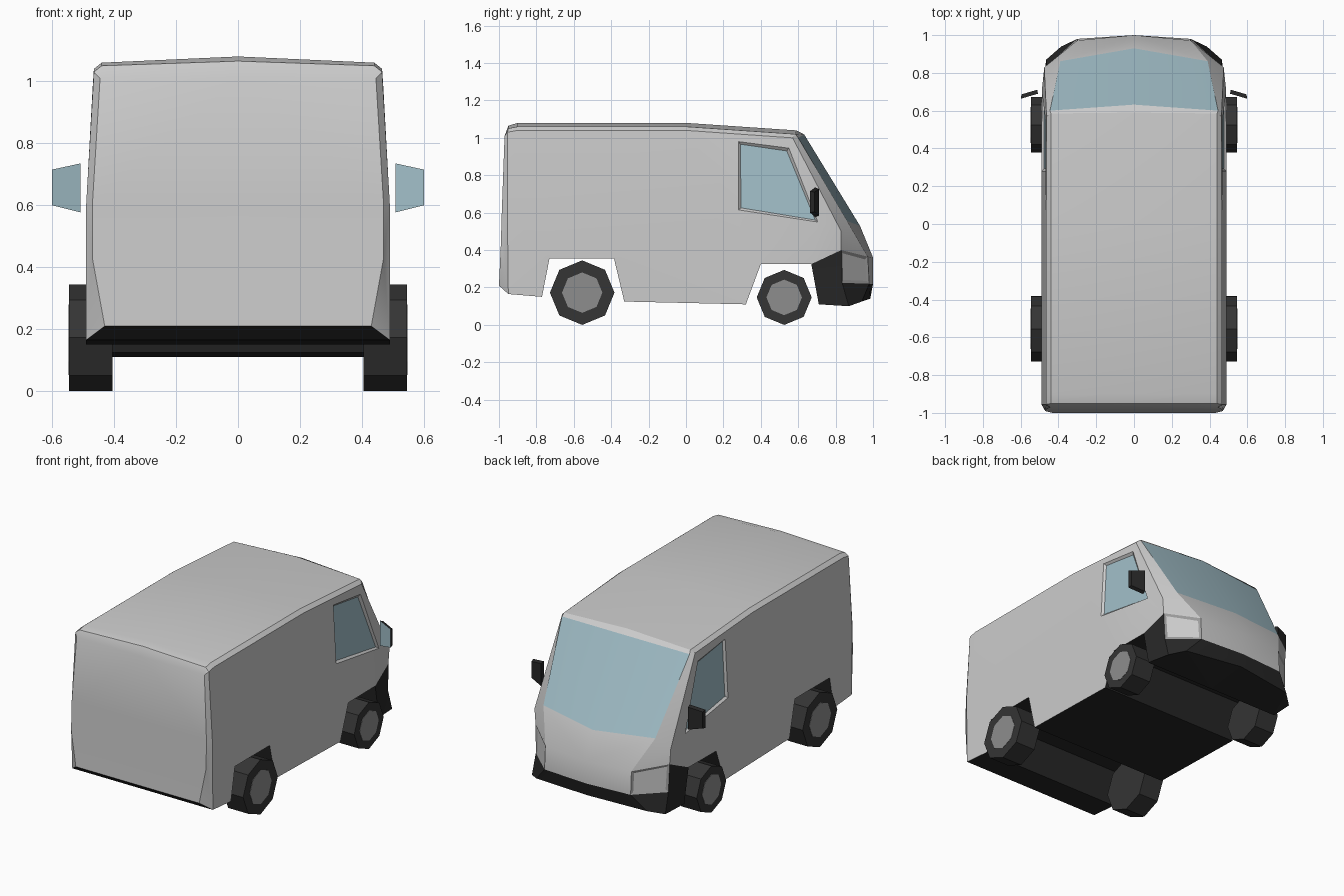
import bpy, bmesh, math
from mathutils import Vector

if "Cube" in bpy.data.objects:
    bpy.data.objects.remove(bpy.data.objects["Cube"])


def mat(name, r, g, b):
    m = bpy.data.materials.new(name)
    m.diffuse_color = (r, g, b, 1)
    m.use_nodes = True
    m.node_tree.nodes["Principled BSDF"].inputs["Base Color"].default_value = m.diffuse_color
    return m


BLACK = mat("black_trim", 0.02, 0.02, 0.02)
RUBBER = mat("rubber", 0.035, 0.035, 0.035)
GLASS = mat("glass", 0.36, 0.52, 0.58)
LENS = mat("lens", 0.65, 0.65, 0.65)
FRAME = mat("lamp_frame", 0.35, 0.35, 0.35)
HUB = mat("hub", 0.27, 0.27, 0.27)


def finish(name, bm, material=None, smooth=False):
    me = bpy.data.meshes.new(name)
    bm.to_mesh(me)
    bm.free()
    ob = bpy.data.objects.new(name, me)
    bpy.context.collection.objects.link(ob)
    if material:
        me.materials.append(material)
    if smooth:
        bpy.ops.object.select_all(action='DESELECT')
        ob.select_set(True)
        bpy.context.view_layer.objects.active = ob
        bpy.ops.object.shade_smooth_by_angle(angle=math.radians(25))
    return ob


# Half-body key points (x >= 0); c* lie on the centre plane
P = {
    # roof: centre, shoulder, side
    "cm": (0, -.95, 1.065), "c0": (0, -.90, 1.08), "c1": (0, 0, 1.08), "c2": (0, .59, 1.04),
    "em": (.44, -.95, 1.05), "e0": (.44, -.90, 1.06), "e1": (.44, 0, 1.06), "e2": (.44, .585, 1.02),
    "sm": (.465, -.955, 1.03), "s0": (.465, -.90, 1.04), "s1": (.465, 0, 1.04), "s2": (.463, .57, 1.0),
    # rear panel
    "cr0": (0, -.97, 1.01), "cr1": (0, -.985, .6), "cr2": (0, -.99, .43), "cr3": (0, -1, .21),
    "r0": (.445, -.97, 1.01), "r1": (.47, -.985, .6), "r2": (.47, -.99, .43), "r3": (.43, -1, .21),
    # belt line and side window
    "b0": (.49, -.955, .6), "wbl": (.489, .28, .615), "wbr": (.488, .705, .55),
    "wtl": (.469, .28, .98), "wtr": (.469, .55, .945),
    # lower sill with the two wheel arches
    "a": (.49, -.95, .165), "a0": (.49, -.77, .15), "a1": (.49, -.73, .355), "a2": (.49, -.385, .355),
    "a3": (.49, -.33, .125), "a4": (.49, .32, .11), "a5": (.49, .40, .325), "a6": (.487, .67, .325),
    "a7": (.485, .71, .11),
    # nose rows: centre, corner, side
    "cn1": (0, .985, .14), "n1": (.385, .94, .125), "m1": (.465, .87, .10),
    "cn2": (0, 1, .22), "n2": (.30, .98, .22), "m2": (.462, .835, .225),
    "cn3": (0, 1, .36), "n3": (.30, .972, .365), "m3": (.467, .83, .40),
    "cn4": (0, .93, .53), "n4": (.39, .862, .555), "m4": (.475, .83, .50),
    "cn5": (0, .632, 1.018), "n5": (.445, .60, 1.0),
}
SILL = ["a", "a0", "a1", "a2", "a3", "a4", "a5", "a6", "a7"]
for k in SILL:
    P["c" + k] = (0,) + P[k][1:]

# Faces by part
PARTS = ["body_shell", "windscreen", "bumper", "underbody", "side_windows", "headlight_frames", "headlight_lenses"]
F = {
    0: ["cm c0 e0 em", "c0 c1 e1 e0", "c1 c2 e2 e1", "em e0 s0 sm", "e0 e1 s1 s0", "e1 e2 s2 s1",
        "cm em r0 cr0", "em sm r0", "cr0 r0 r1 cr1", "cr1 r1 r2 cr2", "cr2 r2 r3 cr3",
        "sm b0 r1 r0", "b0 a r3 r2 r1",
        "b0 wbl wtl s1 s0 sm", "wtl wtr s2 s1", "wtr wbr m4 s2",
        "b0 wbl wbr m4 m3 a6 a5 a4 a3 a2 a1 a0 a",
        "cn2 n2 n3 cn3", "cn3 n3 n4 cn4", "n3 m3 m4 n4", "n4 m4 s2 n5", "cn5 n5 e2 c2", "n5 s2 e2"],
    1: ["cn4 n4 n5 cn5"],
    2: ["a6 m3 m2 m1 a7", "cn1 n1 n2 cn2", "n1 m1 m2 n2"],
    3: ["cr3 r3 a ca", "ca7 a7 m1 n1 cn1"]
       + [f"c{p} {p} {q} c{q}" for p, q in zip(SILL, SILL[1:])],
    4: ["wbl wbr wtr wtl"],
    5: ["n2 m2 m3 n3"],
}

# Closed mirrored hull, later split into its parts
hull = bmesh.new()
verts = {}


def vert(key, side):
    x, y, z = P[key]
    tag = (key, side if x else 0)
    if tag not in verts:
        verts[tag] = hull.verts.new((x * side, y, z))
    return verts[tag]


for part, faces in F.items():
    for f in faces:
        for side in (1, -1):
            face = hull.faces.new([vert(k, side) for k in f.split()])
            face.material_index = part
bmesh.ops.recalc_face_normals(hull, faces=hull.faces)


# Recessed windows and lamps
def recess(part, rim_part, inner_part, width, depth):
    faces = [f for f in hull.faces if f.material_index == part]
    rim = bmesh.ops.inset_individual(hull, faces=faces, thickness=width, depth=-depth)["faces"]
    for f in rim:
        f.material_index = rim_part
    for f in faces:
        f.material_index = inner_part


recess(4, 0, 4, .018, .012)
recess(5, 5, 6, .022, .006)
bmesh.ops.triangulate(hull, faces=[f for f in hull.faces if len(f.verts) > 4])

for i, (name, material) in enumerate(zip(PARTS, [None, GLASS, BLACK, BLACK, GLASS, FRAME, LENS])):
    bm = hull.copy()
    bmesh.ops.delete(bm, geom=[f for f in bm.faces if f.material_index != i], context='FACES')
    for f in bm.faces:
        f.material_index = 0
    finish(name, bm, material, smooth=i in (0, 1, 2))
hull.free()


# Eight-sided wheels with hubs
def drum(name, x, y, z, radius, width, material):
    bm = bmesh.new()
    bmesh.ops.create_cone(bm, cap_ends=True, segments=8, radius1=radius, radius2=radius, depth=width)
    ob = finish(name, bm, material)
    ob.rotation_euler = (0, math.pi / 2, 0)
    ob.location = (x, y, z)


for label, y, r, hub_r in (("rear", -.555, .1725, .108), ("front", .525, .147, .095)):
    for side, s in (("right", 1), ("left", -1)):
        drum(f"{label}_{side}_tyre", s * .475, y, r, r, .14, RUBBER)
        drum(f"{label}_{side}_hub", s * .527, y, r, hub_r, .04, HUB)

# Door mirrors: dark shell with glass facing the rear
for side, s in (("right", 1), ("left", -1)):
    quad = [Vector((s * x, y, z)) for x, y, z in
            ((.508, .69, .735), (.60, .663, .715), (.60, .663, .60), (.508, .69, .577))]
    mid = sum(quad, Vector()) / 4
    back = [mid + (p - mid) * .9 + Vector((0, .022, 0)) for p in quad]
    shell = bmesh.new()
    a = [shell.verts.new(p) for p in quad]
    b = [shell.verts.new(p) for p in back]
    shell.faces.new(b)
    for i in range(4):
        shell.faces.new((a[i], a[i - 1], b[i - 1], b[i]))
    pane = bmesh.new()
    pane.faces.new([pane.verts.new(p) for p in quad])
    if s < 0:
        for bm in (shell, pane):
            bmesh.ops.reverse_faces(bm, faces=bm.faces)
    bmesh.ops.reverse_faces(shell, faces=[f for f in shell.faces if f.normal.length > 2])
    bmesh.ops.recalc_face_normals(shell, faces=shell.faces)
    pane.normal_update()
    bmesh.ops.reverse_faces(pane, faces=[f for f in pane.faces if f.normal.y > 0])
    finish(f"{side}_mirror_shell", shell, BLACK)
    finish(f"{side}_mirror_glass", pane, GLASS)
